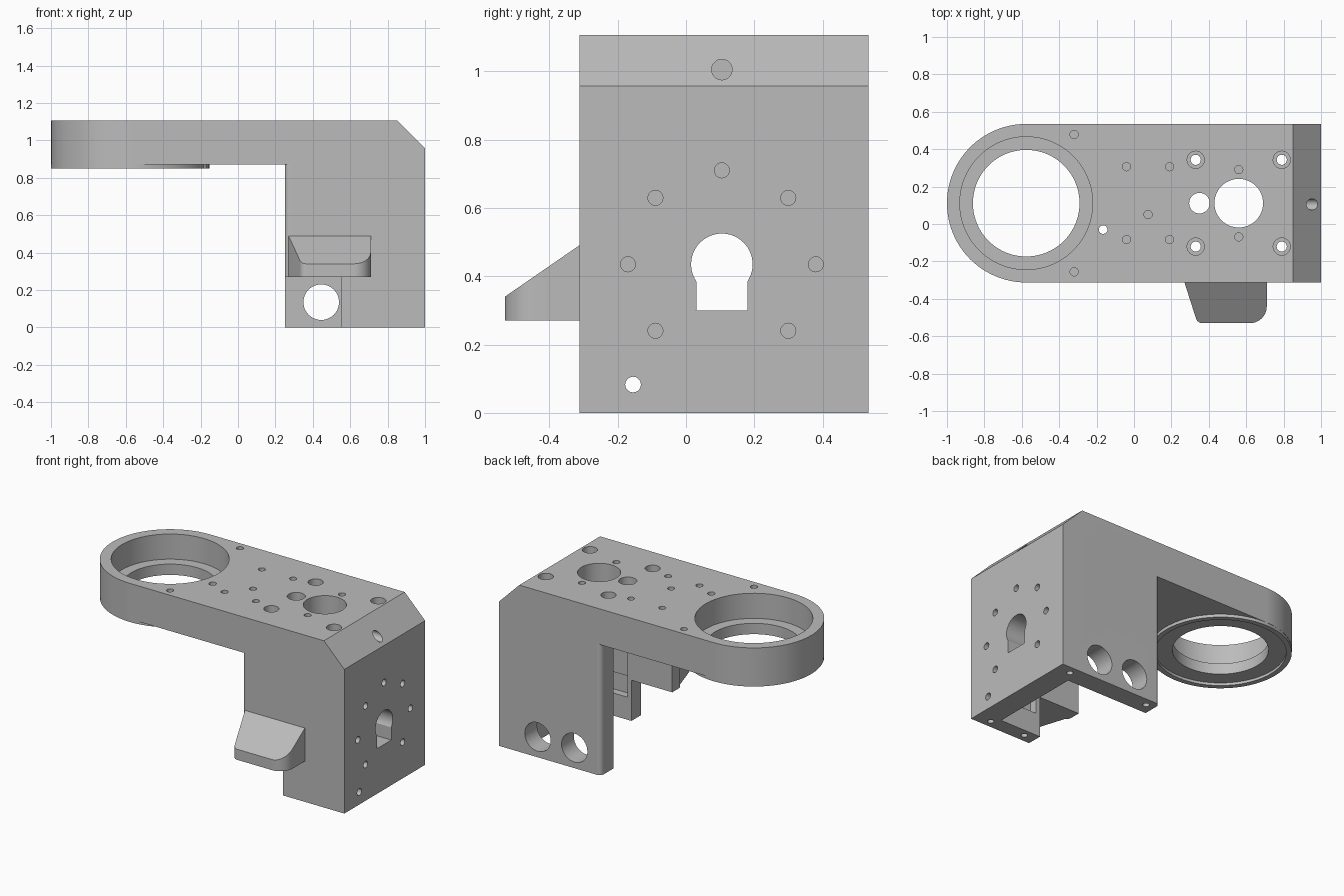
import bpy, bmesh, math
from mathutils import Vector

if "Cube" in bpy.data.objects:
    bpy.data.objects.remove(bpy.data.objects["Cube"], do_unlink=True)

grey = bpy.data.materials.new("machined_grey")
grey.use_nodes = True
grey.diffuse_color = (0.5, 0.5, 0.5, 1)
grey.node_tree.nodes["Principled BSDF"].inputs["Base Color"].default_value = (0.5, 0.5, 0.5, 1)

FRONT, BACK = -0.3125, 0.535
MID = (FRONT + BACK) / 2
R = (BACK - FRONT) / 2
RING_X = R - 1
TOP, UNDER = 1.107, 0.87


def arc(cx, cy, r, a0, a1, n):
    return [(cx + r * math.cos(math.radians(a0 + (a1 - a0) * i / n)),
             cy + r * math.sin(math.radians(a0 + (a1 - a0) * i / n))) for i in range(n + 1)]


def prism(name, pts, lo, hi, axis="z"):
    """Extrude a 2D outline along an axis."""
    place = {"x": lambda a, b, h: (h, a, b),
             "y": lambda a, b, h: (a, h, b),
             "z": lambda a, b, h: (a, b, h)}[axis]
    bm = bmesh.new()
    face = bm.faces.new([bm.verts.new(place(a, b, lo)) for a, b in pts])
    out = bmesh.ops.extrude_face_region(bm, geom=[face])
    shift = Vector(place(0, 0, hi - lo))
    bmesh.ops.translate(bm, vec=shift, verts=[v for v in out["geom"] if isinstance(v, bmesh.types.BMVert)])
    bmesh.ops.recalc_face_normals(bm, faces=bm.faces)
    mesh = bpy.data.meshes.new(name)
    bm.to_mesh(mesh)
    bm.free()
    mesh.materials.append(grey)
    ob = bpy.data.objects.new(name, mesh)
    bpy.context.scene.collection.objects.link(ob)
    return ob


def box(name, x, y, z):
    return prism(name, [(x[0], y[0]), (x[1], y[0]), (x[1], y[1]), (x[0], y[1])], z[0], z[1])


def rod(a, b, r, lo, hi, axis="z", n=32):
    return prism("rod", arc(a, b, r, 0, 360, n)[:-1], lo, hi, axis)


def combine(ob, tools, operation="DIFFERENCE"):
    """Apply booleans and discard the tools."""
    for tool in tools:
        mod = ob.modifiers.new("bool", "BOOLEAN")
        mod.operation, mod.solver, mod.object = operation, "EXACT", tool
        tool.hide_render = True
    deps = bpy.context.evaluated_depsgraph_get()
    mesh = bpy.data.meshes.new_from_object(ob.evaluated_get(deps))
    ob.modifiers.clear()
    ob.data = mesh
    for tool in tools:
        bpy.data.objects.remove(tool, do_unlink=True)


# Main block: rounded arm end, full height
body = prism("bracket_body", arc(RING_X, MID, R, 90, 270, 48) + [(1, FRONT), (1, BACK)], 0, TOP)

# Clear below the arm, leaving rounded leg corners
f = 0.03
under = ([(-1.2, -0.7), (0.25 + f, -0.7)]
         + arc(0.25 + f, FRONT + f, f, 270, 180, 8)
         + arc(0.25 + f, BACK - f, f, 180, 90, 8)
         + [(0.25 + f, 0.7), (-1.2, 0.7)])
combine(body, [
    prism("under_arm", under, -0.1, UNDER),
    prism("chamfer", [(0.85, TOP), (1, 0.957), (1.1, 0.857), (1.1, 1.2), (0.757, 1.2)], -1, 1, "y"),
    box("cavity", (0.1, 0.85), (FRONT + 0.1, BACK - 0.13), (-0.1, UNDER)),
    box("front_gap", (0.1, 0.55), (-0.5, -0.15), (-0.1, 0.27)),
    box("inner_slot", (0.58, 0.72), (FRONT + 0.05, -0.15), (0.15, UNDER - 0.1)),
])

# Lug on the front wall with sloping top
lug = prism("front_lug", [(0.27, -0.25), (0.27, FRONT)] + arc(0.365, -0.495, 0.035, 195, 270, 8)
            + arc(0.62, -0.44, 0.09, 270, 360, 16) + [(0.71, -0.25)], 0.27, 0.49)
combine(lug, [prism("slope", [(-0.2, 0.568), (-0.6, 0.292), (-0.6, 0.7), (-0.2, 0.7)], 0, 1, "x")])

# Round boss beneath the ring
boss = rod(RING_X, MID, R - 0.001, 0.85, 0.92, n=96)
combine(body, [lug, boss], "UNION")

# Ring bore, seat and underside recess
cuts = [rod(RING_X, MID, 0.285, 0.5, 1.3, n=96),
        rod(RING_X, MID, 0.355, 0.94, 1.3, n=96),
        rod(RING_X, MID, 0.39, 0.8, 0.868, n=96)]

# Large openings in the top
cuts += [rod(0.56, MID, 0.13, 0.8, 1.3, n=64), rod(0.35, MID, 0.055, 0.8, 1.3),
         rod(-0.165, -0.03, 0.023, 0.8, 1.3)]

# Counterbored screw holes
for x in (0.33, 0.79):
    for side in (-1, 1):
        y = MID + side * 0.232
        cuts += [rod(x, y, 0.027, 0.8, 1.3), rod(x, y, 0.046, 1.03, 1.3)]

# Small blind holes in the top
for x, offset in ((-0.32, 0.367), (-0.04, 0.195), (0.19, 0.195), (0.56, 0.18)):
    cuts += [rod(x, MID + s * offset, 0.022, 1.0, 1.3, n=20) for s in (-1, 1)]
cuts.append(rod(0.075, 0.05, 0.022, 1.0, 1.3, n=20))

# Keyhole and its ring of blind holes in the end wall
cy, cz = 0.105, 0.435
keyhole = arc(cy, cz, 0.09, -34, 214, 48) + [(cy - 0.075, 0.3), (cy + 0.075, 0.3)]
cuts.append(prism("keyhole", keyhole, 0.7, 1.2, "x"))
for i in range(8):
    if i != 6:
        a = i * math.pi / 4
        cuts.append(rod(cy + 0.275 * math.cos(a), cz + 0.275 * math.sin(a), 0.022, 0.9, 1.2, "x", 20))
cuts += [rod(-0.155, 0.083, 0.023, 0.3, 1.2, "x", 20), rod(cy, 1.005, 0.03, 0.86, 1.2, "x")]

# Two large holes through the back wall
cuts += [rod(x, 0.135, 0.095, 0.3, 0.8, "y", 48) for x in (0.445, 0.715)]

# Blind holes in the feet and lug
for x, y in ((0.89, -0.262), (0.63, -0.262), (0.9, 0.48), (0.31, 0.48)):
    cuts.append(rod(x, y, 0.02, -0.1, 0.035, n=20))
cuts.append(rod(0.47, -0.42, 0.02, 0.2, 0.32, n=20))
combine(body, cuts)

# Smooth curves, crisp edges
bpy.ops.object.select_all(action="DESELECT")
body.select_set(True)
bpy.context.view_layer.objects.active = body
bpy.ops.object.shade_smooth_by_angle(angle=math.radians(25))
weighted = body.modifiers.new("weighted_normals", "WEIGHTED_NORMAL")
weighted.keep_sharp = True
